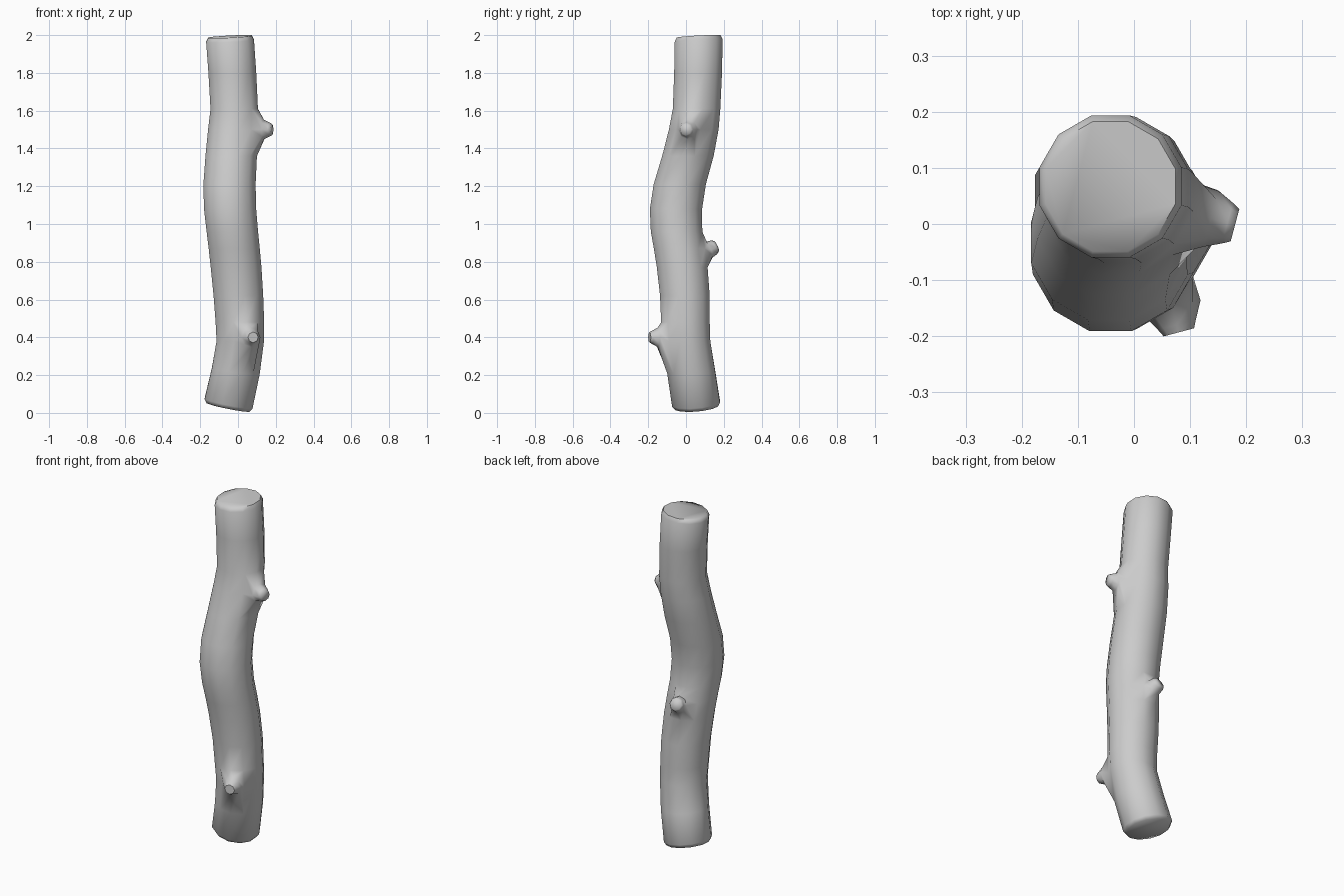
import bpy, bmesh, math
from mathutils import Vector

if "Cube" in bpy.data.objects:
    bpy.data.objects.remove(bpy.data.objects["Cube"])

SIDES = 12
# trunk rings: z, centre x, centre y, radius, tilt in x, tilt in y
RINGS = [
    (0.03, -0.052, 0.055, 0.117, -0.2, 0.08),
    (0.05, -0.05, 0.053, 0.131, -0.2, 0.08),
    (0.22, -0.012, 0.027, 0.131, -0.12, 0.05),
    (0.38, 0.012, 0.003, 0.130, 0, 0),
    (0.48, 0.010, -0.003, 0.133, 0, 0),
    (0.62, 0.002, -0.006, 0.136, 0, 0),
    (0.77, -0.010, -0.020, 0.139, 0, 0),
    (0.87, -0.020, -0.035, 0.140, 0, 0),
    (0.96, -0.030, -0.050, 0.141, 0, 0),
    (1.08, -0.042, -0.053, 0.143, 0, 0),
    (1.21, -0.045, -0.033, 0.143, 0, 0),
    (1.36, -0.036, 0.010, 0.141, 0, 0),
    (1.50, -0.027, 0.041, 0.136, 0, 0),
    (1.61, -0.020, 0.056, 0.130, 0, 0),
    (1.80, -0.030, 0.064, 0.131, 0, 0),
    (1.97, -0.042, 0.067, 0.131, 0.05, 0.05),
    (1.992, -0.042, 0.067, 0.120, 0.05, 0.05),
]
# knots: ring index, column angle, tip centre, tip radius, neck radius, pitch
KNOTS = [
    (3, -75, (0.08, -0.193, 0.40), 0.028, 0.052, 0),
    (7, 105, (-0.045, 0.160, 0.882), 0.032, 0.046, 25),
    (12, -15, (0.18, -0.002, 1.50), 0.030, 0.052, 0),
]

bm = bmesh.new()
grid = []
for z, cx, cy, r, tx, ty in RINGS:
    row = []
    for k in range(SIDES):
        a = math.radians(15 + 360 / SIDES * k)
        dx, dy = r * math.cos(a), r * math.sin(a)
        row.append(bm.verts.new((cx + dx, cy + dy, z + tx * dx + ty * dy)))
    grid.append(row)

# knots grow out of two-by-two patches left open in the trunk
skip = set()
LOOP = [(-1, -1), (0, -1), (1, -1), (1, 0), (1, 1), (0, 1), (-1, 1), (-1, 0)]
for i, ang, tip, rt, rn, pitch in KNOTS:
    j = round((ang - 15) / 30) % SIDES
    for di in (-1, 0):
        for dj in (-1, 0):
            skip.add((i + di, (j + dj) % SIDES))
    a, p = math.radians(ang), math.radians(pitch)
    out = Vector((math.cos(a) * math.cos(p), math.sin(a) * math.cos(p), math.sin(p)))
    side = Vector((-math.sin(a), math.cos(a), 0))
    up = out.cross(side)
    prev = [grid[i + v][(j + u) % SIDES] for u, v in LOOP]
    tip = Vector(tip)
    for back, rad in ((0.045, rn), (0.014, rt * 1.25), (0, rt)):
        loop = []
        for u, v in LOOP:
            d = (side * u + up * v).normalized()
            loop.append(bm.verts.new(tip - out * back + d * rad))
        for k in range(8):
            n = (k + 1) % 8
            bm.faces.new((prev[k], prev[n], loop[n], loop[k]))
        prev = loop
    bm.faces.new(prev)
    # drop the unused middle vertex of the patch
    bm.verts.remove(grid[i][j])

# trunk wall and end caps
for i in range(len(RINGS) - 1):
    for k in range(SIDES):
        if (i, k) not in skip:
            n = (k + 1) % SIDES
            bm.faces.new((grid[i][k], grid[i][n], grid[i + 1][n], grid[i + 1][k]))
bm.faces.new(list(reversed(grid[0])))
bm.faces.new(grid[-1])
bmesh.ops.recalc_face_normals(bm, faces=bm.faces)

mesh = bpy.data.meshes.new("log")
bm.to_mesh(mesh)
bm.free()
log = bpy.data.objects.new("log", mesh)
bpy.context.collection.objects.link(log)
bpy.context.view_layer.objects.active = log
log.select_set(True)
bpy.ops.object.shade_smooth_by_angle(angle=math.radians(65))
